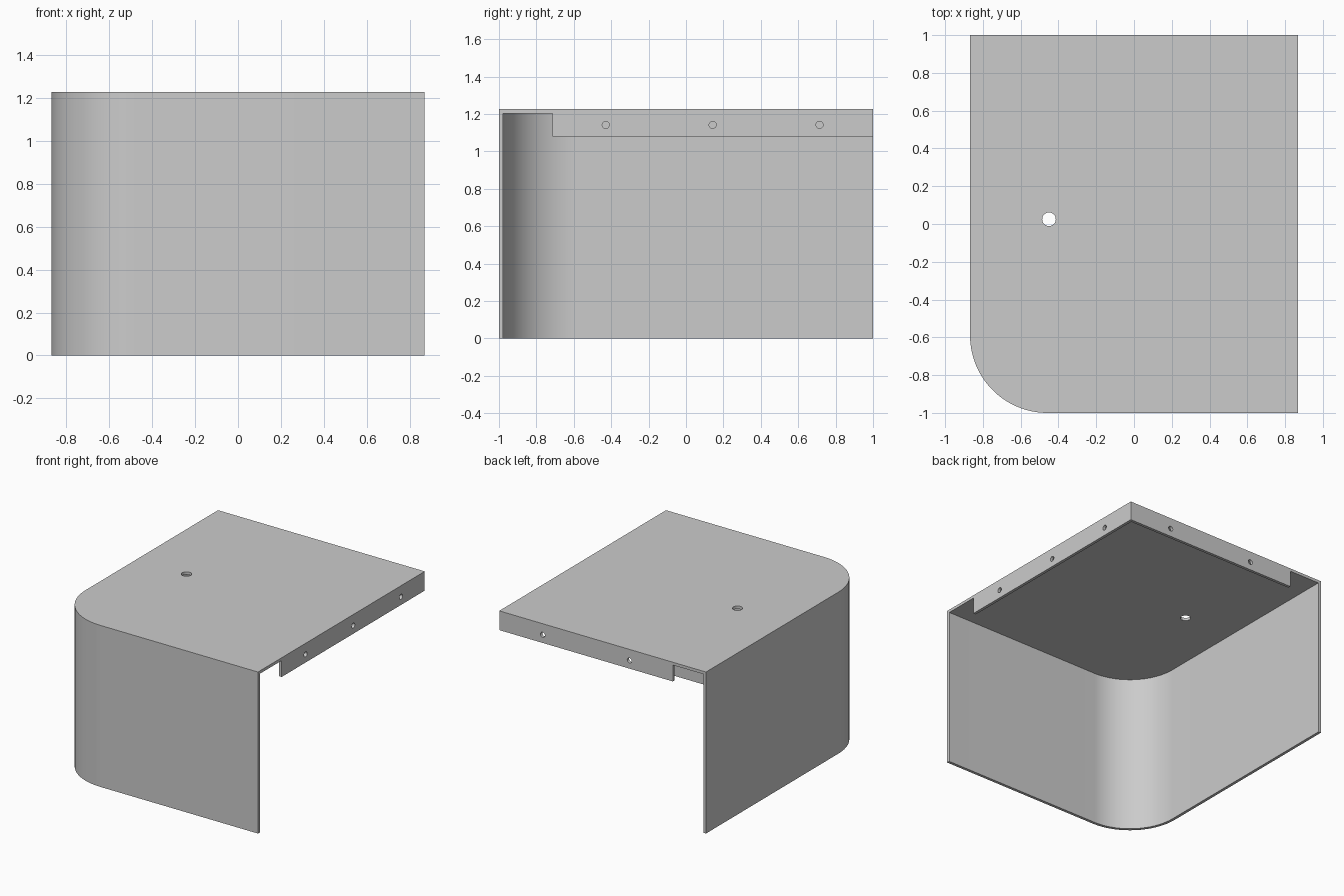
import bpy, bmesh
from math import sin, cos, pi
from mathutils import Vector

if "Cube" in bpy.data.objects:
    bpy.data.objects.remove(bpy.data.objects["Cube"])

# Overall sizes
X, Y, H = 0.868, 1.0, 1.226      # half width, half depth, height
T = 0.022                        # sheet thickness
R = 0.41                         # rounded corner radius
UNDER = H - T                    # underside of the top sheet
LIP = 1.08                       # lower edge of the flanges

grey = bpy.data.materials.new("sheet grey")
grey.use_nodes = True
color = (0.6, 0.6, 0.6, 1)
grey.diffuse_color = color
grey.node_tree.nodes["Principled BSDF"].inputs["Base Color"].default_value = color


def circle(u, v, r, n=24):
    return [(u + r * cos(2 * pi * i / n), v + r * sin(2 * pi * i / n)) for i in range(n)]


def corner(r, n=32):
    """Arc from the side wall round to the front wall."""
    return [(-X + R - r * cos(pi / 2 * i / n), -Y + R - r * sin(pi / 2 * i / n))
            for i in range(n + 1)]


def plate(name, loops, start, end, place):
    """Fill an outline (with hole loops), extrude it, and place it in space."""
    bm = bmesh.new()
    edges = []
    for loop in loops:
        verts = [bm.verts.new((u, v, start)) for u, v in loop]
        edges += [bm.edges.new((verts[i - 1], verts[i])) for i in range(len(verts))]
    bmesh.ops.triangle_fill(bm, edges=edges, use_beauty=True, use_dissolve=False)
    grown = bmesh.ops.extrude_face_region(bm, geom=bm.faces[:])["geom"]
    for v in grown:
        if isinstance(v, bmesh.types.BMVert):
            v.co.z = end
    for v in bm.verts:
        v.co = Vector(place(*v.co))
    bmesh.ops.recalc_face_normals(bm, faces=bm.faces[:])
    mesh = bpy.data.meshes.new(name)
    bm.to_mesh(mesh)
    bm.free()
    mesh.materials.append(grey)
    obj = bpy.data.objects.new(name, mesh)
    bpy.context.collection.objects.link(obj)
    bpy.ops.object.select_all(action="DESELECT")
    obj.select_set(True)
    bpy.context.view_layer.objects.active = obj
    bpy.ops.object.shade_smooth_by_angle()


def flange(name, a, b, count, outer, place):
    """Narrow folded lip with evenly spaced screw holes."""
    outline = [(a, LIP), (b, LIP), (b, UNDER), (a, UNDER)]
    return plate(name, [outline] + holes_along(a, max(b, outer), count),
                 outer - T, outer, place)


def holes_along(a, b, count):
    step = (b - a) / count
    return [circle(a + step * (i + 0.5), 1.142, 0.019) for i in range(count)]


def flat(u, v, w):
    return (u, v, w)


# Top sheet with one rounded corner and a small hole
top = [(X, Y), (-X, Y)] + corner(R) + [(X, -Y)]
plate("top_panel", [top, circle(-0.45, 0.025, 0.036)], UNDER, H, flat)

# Continuous side and front wall wrapping the rounded corner
inner = [(-X + T, Y)] + corner(R - T) + [(X, -Y + T)]
wall = [(-X, Y)] + corner(R) + [(X, -Y)] + inner[::-1]
plate("wrapped_wall", [wall], 0, UNDER, flat)

# Folded lips on the two open sides
flange("left_flange", -0.715, Y, 3, X, lambda u, v, w: (w, u, v))
back_end = X - T
plate("back_flange",
      [[(-0.59, LIP), (back_end, LIP), (back_end, UNDER), (-0.59, UNDER)]]
      + holes_along(-0.59, X, 2), Y - T, Y, lambda u, v, w: (u, w, v))
